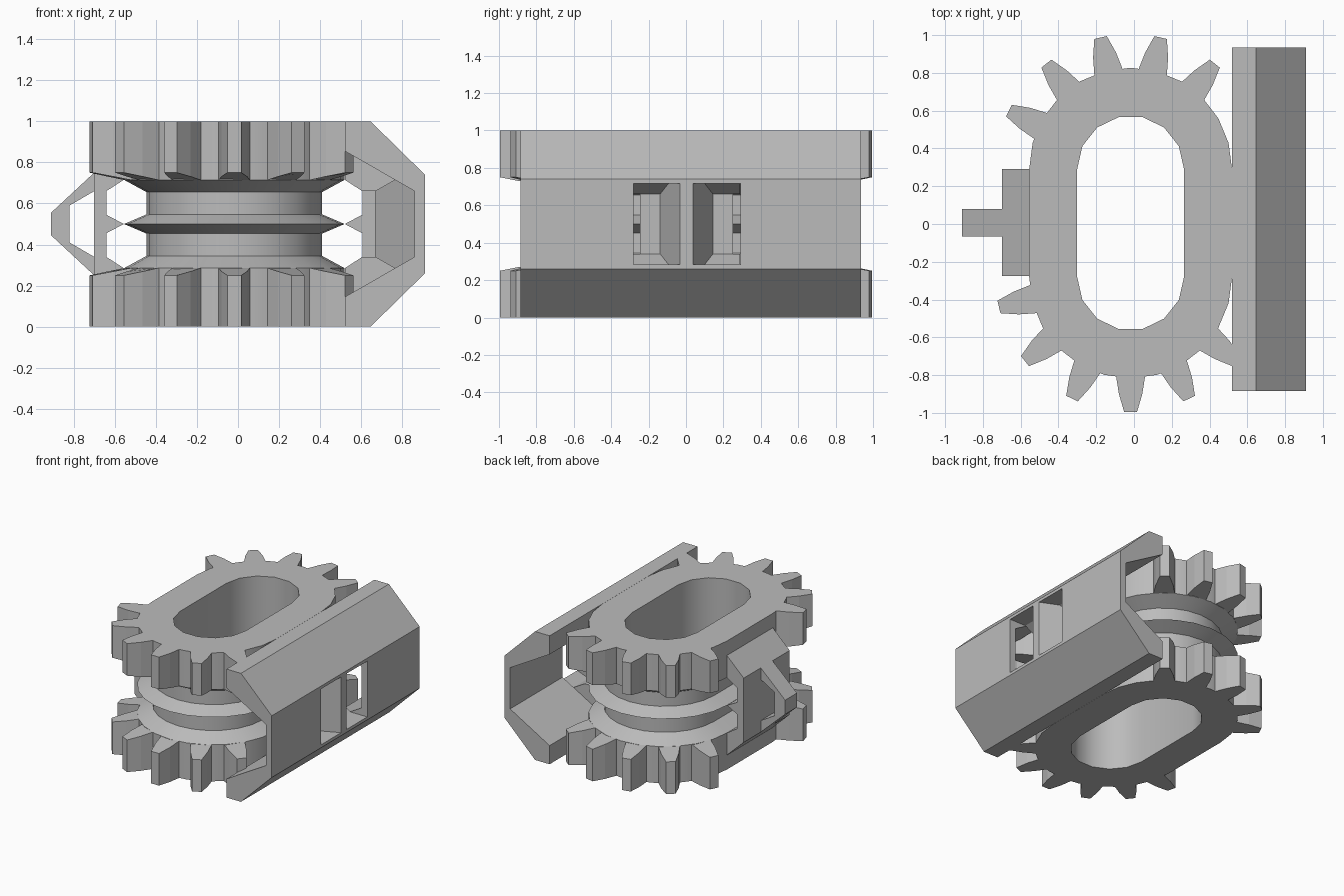
import bpy, bmesh
from math import sin, cos, pi, radians

if "Cube" in bpy.data.objects:
    bpy.data.objects.remove(bpy.data.objects["Cube"], do_unlink=True)

grey = bpy.data.materials.new("plain grey")
grey.use_nodes = True
colour = (0.5, 0.5, 0.5, 1)
grey.diffuse_color = colour
grey.node_tree.nodes["Principled BSDF"].inputs["Base Color"].default_value = colour

CX, CY = -0.018, 0.005   # spool centre
STRAIGHT = 0.285         # half length of the straight sides
RIM, CORE, HOLE, TIP = 0.537, 0.427, 0.283, 0.715


def finish(bm, name, smooth=False):
    bmesh.ops.recalc_face_normals(bm, faces=bm.faces)
    mesh = bpy.data.meshes.new(name)
    bm.to_mesh(mesh)
    bm.free()
    mesh.materials.append(grey)
    ob = bpy.data.objects.new(name, mesh)
    bpy.context.collection.objects.link(ob)
    if smooth:
        smooth_by_angle(ob)
    return ob


def smooth_by_angle(ob):
    bpy.ops.object.select_all(action='DESELECT')
    ob.select_set(True)
    bpy.context.view_layer.objects.active = ob
    bpy.ops.object.shade_smooth_by_angle(angle=radians(30))


def loft(name, rings):
    """Skin a stack of equal point rings and cap both ends."""
    bm = bmesh.new()
    loops = [[bm.verts.new(p) for p in ring] for ring in rings]
    n = len(loops[0])
    for a, b in zip(loops, loops[1:]):
        for i in range(n):
            j = (i + 1) % n
            bm.faces.new((a[i], a[j], b[j], b[i]))
    bm.faces.new(loops[0])
    bm.faces.new(loops[-1])
    return finish(bm, name)


def extrude_y(name, profile, y0, y1):
    return loft(name, [[(x, y, z) for x, z in profile] for y in (y0, y1)])


def mirrored(upper):
    """Complete a profile, listed for its upper half, about mid height."""
    return upper + [(x, 1 - z) for x, z in reversed(upper) if z != 0.5]


def cut(ob, cutter):
    mod = ob.modifiers.new("cut", 'BOOLEAN')
    mod.operation, mod.solver, mod.object = 'DIFFERENCE', 'EXACT', cutter
    bpy.ops.object.select_all(action='DESELECT')
    bpy.context.view_layer.objects.active = ob
    ob.select_set(True)
    bpy.ops.object.modifier_apply(modifier=mod.name)


def stadium(radius, z, steps):
    ring = []
    for side, start in ((1, 0), (-1, pi)):
        for i in range(steps + 1):
            a = start + pi * i / steps
            ring.append((CX + radius * cos(a), CY + side * STRAIGHT + radius * sin(a), z))
    return ring


# Spool: two rims, waisted core and a central ridge
half = [(RIM, 0), (RIM, 0.285), (CORE, 0.345), (CORE, 0.453)]
levels = half + [(RIM, 0.5)] + [(r, 1 - z) for r, z in reversed(half)]
spool = loft("spool", [stadium(r, z, 12) for r, z in levels])
bore = loft("bore_cutter", [stadium(HOLE, z, 7) for z in (-0.1, 1.1)])
cut(spool, bore)
smooth_by_angle(spool)
bpy.data.objects.remove(bore, do_unlink=True)


# Gear teeth around both ends of each rim
def tooth(name, angle, side, upper):
    outline = [(RIM - 0.03, 0.078), (RIM, 0.075), (0.62, 0.062), (TIP, 0.034)]
    outline += [(r, -w) for r, w in reversed(outline)]
    outer, inner = [], []
    for r, w in outline:
        x = CX + r * cos(angle) - w * sin(angle)
        y = CY + side * STRAIGHT + r * sin(angle) + w * cos(angle)
        slope = min(0.285, 0.25 + 0.035 * (TIP - r) / (TIP - RIM))
        outer.append((x, y, 1 if upper else 0))
        inner.append((x, y, 1 - slope if upper else slope))
    loft(name, [outer, inner])


pitch = 2 * pi / 14
for upper in (False, True):
    label = "upper" if upper else "lower"
    for k in range(-1, 4):
        tooth(f"{label}_back_tooth", pi / 2 + (k - 0.5) * pitch, 1, upper)
    for k in range(-3, 3):
        tooth(f"{label}_front_tooth", -pi / 2 + k * pitch, -1, upper)

# Right clip block wedged between the rims, with the ridge notch
GRIP = [(0.52, 0.715), (0.605, 0.66), (0.605, 0.545), (0.52, 0.5)]
clip = [(0.86, 0.66), (0.52, 0.855)] + GRIP
left_clip = extrude_y("side_clip", mirrored([(0.86, 0.66), (0.52, 0.855)] + GRIP), -0.28, 0.29)

# Long rail with sloping edges
rail_half = [(0.86, 0.66), (0.52, 0.855), (0.52, 1), (0.645, 1), (0.91, 0.74)]
rail = extrude_y("side_rail", rail_half[::-1] + [(x, 1 - z) for x, z in rail_half],
                 -0.885, 0.935)

# Window through the rail and clip
window = extrude_y("window_cutter",
                   mirrored([(0.67, 0.66), (0.77, 0.717), (1, 0.717)]), -0.2801, 0.2901)
for ob in (rail, left_clip):
    cut(ob, window)
bpy.data.objects.remove(window, do_unlink=True)
for y0, y1 in ((-0.4, -0.245), (0.252, 0.4)):
    notch = extrude_y("notch_cutter", mirrored([(0.5, 0.66), (0.8, 0.66)]), y0, y1)
    cut(left_clip, notch)
    bpy.data.objects.remove(notch, do_unlink=True)

# Tapered post dividing the window
loft("window_post", [[(x, 0.003 + s * w, z) for x, w in
                      ((0.65, 0.15), (0.91, 0.034)) for s in ((-1, 1) if x < 0.7 else (1, -1))]
                     for z in (0.283, 0.717)])

# Opposite clip block with sloping top and base
opposite = [(-0.70, 0.75), (-0.553, 0.89)] + [(-x - 0.036, z) for x, z in GRIP]
extrude_y("opposite_clip", mirrored(opposite), -0.275, 0.29)

# Tapered loop handle
outer = [(-0.70, 0.75), (-0.91, 0.555)]
inner = [(-0.82, 0.59), (-0.70, 0.66)]
loop_half = outer + [(x, 1 - z) for x, z in reversed(outer)]
loop_half += [(x, 1 - z) for x, z in reversed(inner)] + inner
extrude_y("loop_handle", loop_half, -0.065, 0.08)
